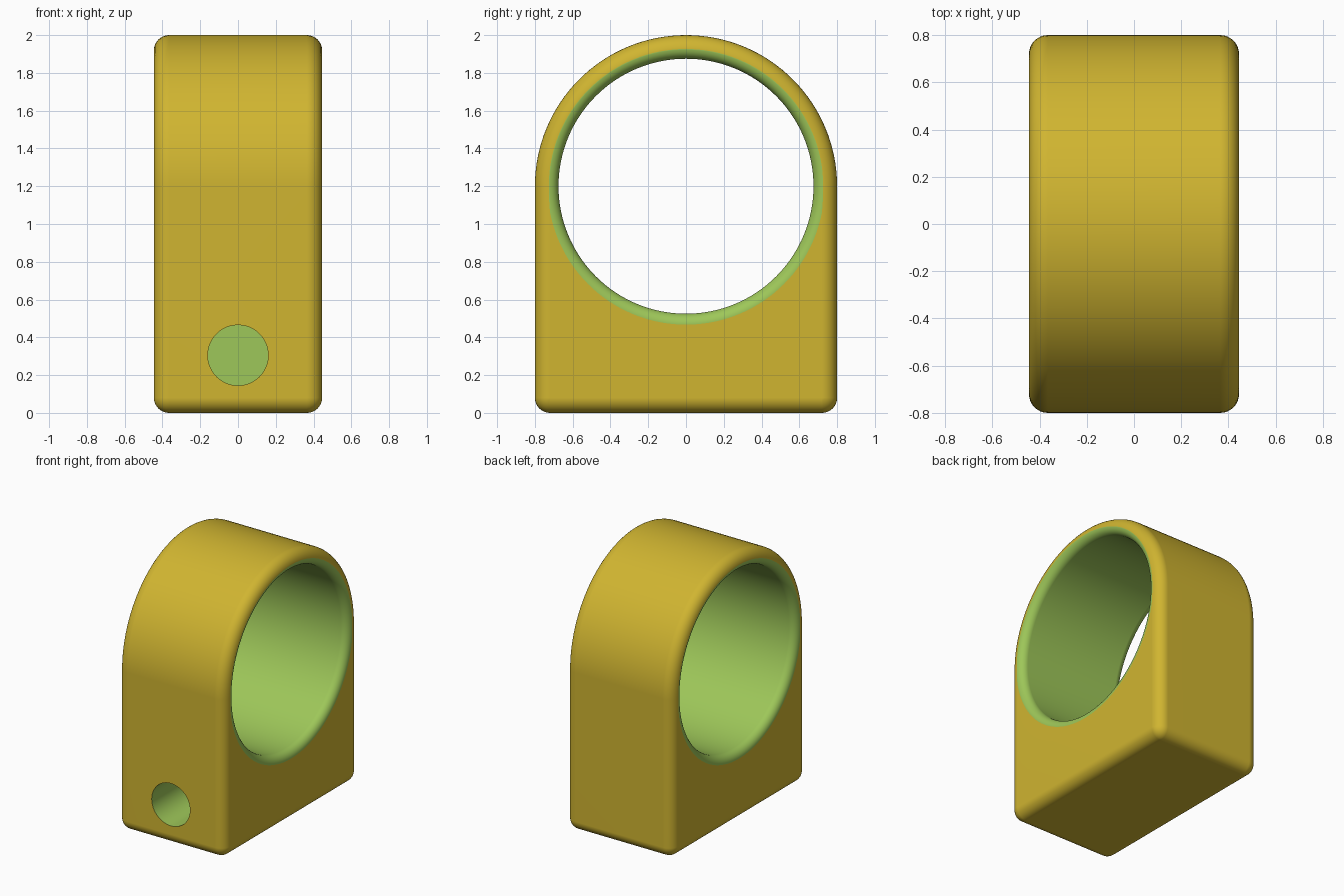
import bpy, bmesh, math
from mathutils import Matrix

if "Cube" in bpy.data.objects:
    bpy.data.objects.remove(bpy.data.objects["Cube"])

HALF_W, R, CZ = 0.445, 0.8, 1.2       # half width, arch radius, arch centre height
FILLET = 0.08                         # outer edge rounding
BORE_R, BORE_FILLET = 0.675, 0.058    # main bore and its rounded lip
STEPS = 8


def material(name, rgb):
    m = bpy.data.materials.new(name)
    m.diffuse_color = (*rgb, 1)
    m.use_nodes = True
    m.node_tree.nodes["Principled BSDF"].inputs["Base Color"].default_value = m.diffuse_color
    return m


MATS = [material("yellow", (0.63, 0.46, 0.03)),
        material("green", (0.34, 0.57, 0.10))]


def arc(cy, cz, r, a0, a1, n):
    return [(cy + r * math.cos(math.radians(a0 + (a1 - a0) * i / n)),
             cz + r * math.sin(math.radians(a0 + (a1 - a0) * i / n))) for i in range(n + 1)]


def outline(inset):
    """Arch-topped block outline in the YZ plane, shrunk by inset."""
    c, r = R - FILLET, FILLET - inset
    return (arc(0, CZ, R - inset, 0, 180, 64)
            + arc(-c, FILLET, r, 180, 270, STEPS)
            + arc(c, FILLET, r, 270, 360, STEPS))


def loft(name, rings, mat, caps=True):
    """Skin a series of equal-length closed rings."""
    bm = bmesh.new()
    vs = [[bm.verts.new(p) for p in ring] for ring in rings]
    n = len(vs[0])
    for a, b in zip(vs, vs[1:]):
        for i in range(n):
            j = (i + 1) % n
            bm.faces.new((a[i], a[j], b[j], b[i]))
    if caps:
        bm.faces.new(vs[0][::-1])
        bm.faces.new(vs[-1])
    bmesh.ops.remove_doubles(bm, verts=bm.verts, dist=1e-5)
    bmesh.ops.recalc_face_normals(bm, faces=bm.faces)
    for f in bm.faces:
        f.material_index = mat
    me = bpy.data.meshes.new(name)
    bm.to_mesh(me)
    bm.free()
    for m in MATS:
        me.materials.append(m)
    ob = bpy.data.objects.new(name, me)
    bpy.context.collection.objects.link(ob)
    return ob


# Block with every outer edge rounded
side = []
for k in range(STEPS + 1):
    a = math.pi / 2 * k / STEPS
    side.append((HALF_W - FILLET * (1 - math.sin(a)), FILLET * (1 - math.cos(a))))
side = side[::-1]                     # from the flat end face out to the full outline
stations = [(-x, d) for x, d in side] + [(x, d) for x, d in side[::-1]]
body = loft("bearing_block", [[(x, y, z) for y, z in outline(d)] for x, d in stations], 0)

# Bore cutter, flared at both ends to form rounded lips
lip = []
for k in range(STEPS + 1):
    a = math.pi / 2 * k / STEPS
    lip.append((HALF_W - BORE_FILLET * (1 - math.sin(a)),
                BORE_R + BORE_FILLET * (1 - math.cos(a))))
lip.append((HALF_W + 0.1, BORE_R + BORE_FILLET))
stations = [(-x, r) for x, r in lip[::-1]] + lip
bore = loft("bore_cutter", [[(x, y, z) for y, z in arc(0, CZ, r, 0, 360, 128)[:-1]]
                            for x, r in stations], 1)

# Blind screw hole in the front
hole = loft("screw_hole_cutter", [[(x, y, z) for x, z in arc(0, 0.305, 0.16, 0, 360, 48)[:-1]]
                                  for y in (-1.0, 0.0)], 1)

bpy.context.view_layer.objects.active = body
body.select_set(True)
for cutter in (bore, hole):
    cutter.hide_render = True
    mod = body.modifiers.new("cut", 'BOOLEAN')
    mod.operation, mod.solver, mod.object = 'DIFFERENCE', 'EXACT', cutter
    bpy.ops.object.modifier_apply(modifier=mod.name)
    bpy.data.objects.remove(cutter)

bpy.ops.object.shade_smooth_by_angle(angle=math.radians(35))
weighted = body.modifiers.new("weighted_normals", 'WEIGHTED_NORMAL')
weighted.keep_sharp = True
